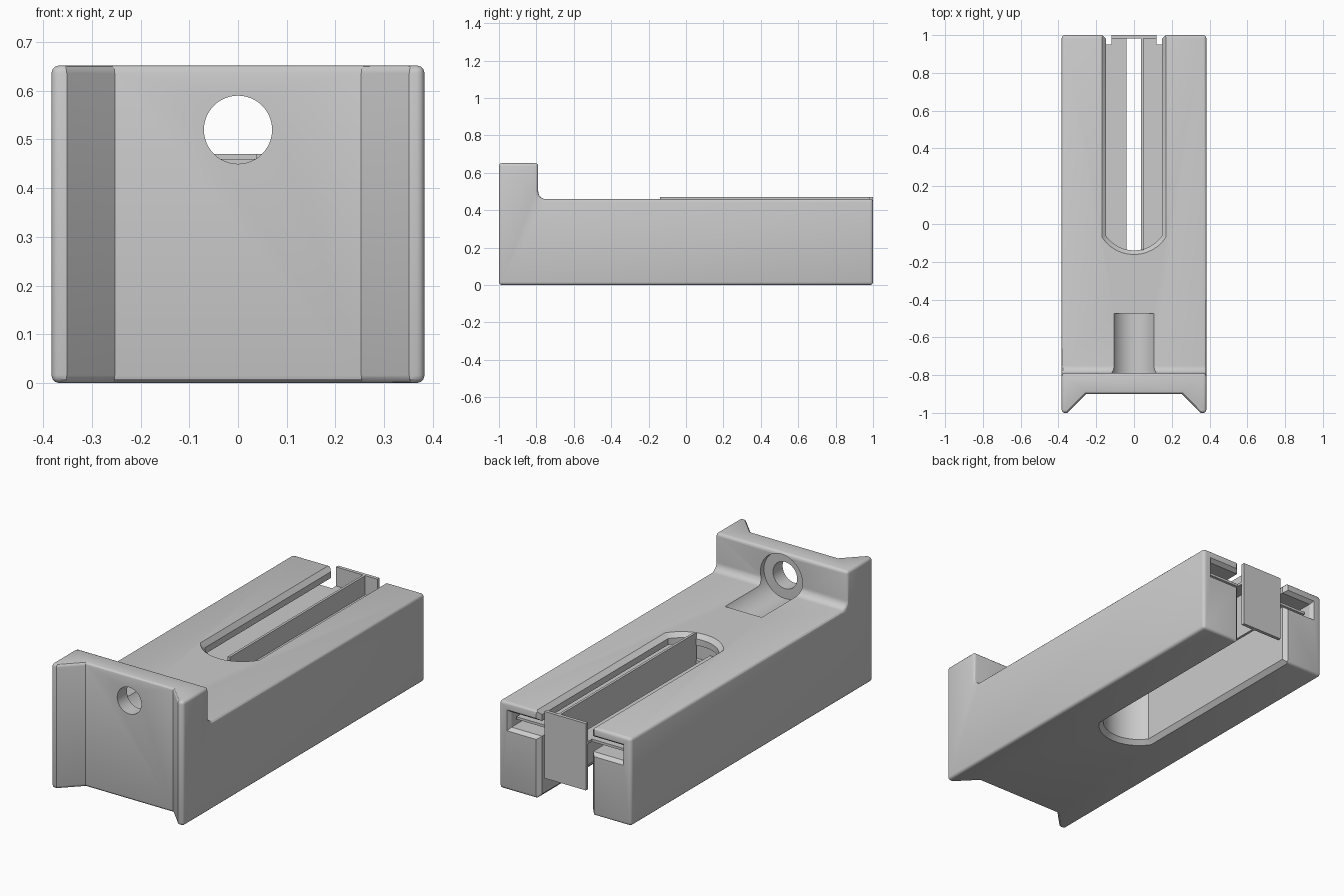
import bpy, bmesh, math

old = bpy.data.objects.get("Cube")
if old:
    bpy.data.objects.remove(old, do_unlink=True)

# Single colour
GREY = (0.6, 0.6, 0.6, 1)
grey = bpy.data.materials.new("plain grey")
grey.use_nodes = True
grey.diffuse_color = GREY
grey.node_tree.nodes["Principled BSDF"].inputs["Base Color"].default_value = GREY


def loft(name, loops):
    """Closed solid skinned through loops of equal point count."""
    bm = bmesh.new()
    rings = [[bm.verts.new(p) for p in loop] for loop in loops]
    n = len(rings[0])
    for a, b in zip(rings, rings[1:]):
        for i in range(n):
            j = (i + 1) % n
            bm.faces.new((a[i], a[j], b[j], b[i]))
    bm.faces.new(rings[0][::-1])
    bm.faces.new(rings[-1])
    bmesh.ops.recalc_face_normals(bm, faces=bm.faces)
    mesh = bpy.data.meshes.new(name)
    bm.to_mesh(mesh)
    bm.free()
    mesh.materials.append(grey)
    ob = bpy.data.objects.new(name, mesh)
    bpy.context.collection.objects.link(ob)
    return ob


def box(name, x0, x1, y0, y1, z0, z1):
    return loft(name, [[(x0, y0, z), (x1, y0, z), (x1, y1, z), (x0, y1, z)] for z in (z0, z1)])


def rect_y(x, y, z0, z1):
    return [(-x, y, z0), (x, y, z0), (x, y, z1), (-x, y, z1)]


def circle_y(r, y, z, n=48):
    return [(r * math.cos(math.tau * i / n), y, z + r * math.sin(math.tau * i / n)) for i in range(n)]


def slot_loop(z, off):
    """Slot outline open at the rear, with a shallow curved front end."""
    w, rad = 0.148 + off, 0.18 + off
    span = math.asin(w / rad)
    centre = -0.14 + 0.18
    pts = [(w, 1.2, z), (-w, 1.2, z)]
    for i in range(13):
        a = -span + 2 * span * i / 12
        pts.append((rad * math.sin(a), centre - rad * math.cos(a), z))
    return pts


def apply(ob, name, kind, **settings):
    mod = ob.modifiers.new(name, kind)
    for key, value in settings.items():
        setattr(mod, key, value)
    bpy.ops.object.select_all(action="DESELECT")
    bpy.context.view_layer.objects.active = ob
    ob.select_set(True)
    bpy.ops.object.modifier_apply(modifier=name)


def cut(ob, cutter):
    cutter.hide_render = True
    apply(ob, "cut", "BOOLEAN", object=cutter, operation="DIFFERENCE", solver="EXACT")
    bpy.data.objects.remove(cutter, do_unlink=True)


# Body: stepped side profile with a filleted inner corner
HALF, TOP, WALL, BACK, FILLET = 0.383, 0.46, 0.652, -0.79, 0.04
profile = [(-1, 0), (1, 0), (1, TOP)]
for i in range(7):
    a = math.radians(270 - 15 * i)
    profile.append((BACK + FILLET + FILLET * math.cos(a), TOP + FILLET + FILLET * math.sin(a)))
profile += [(BACK, WALL), (-1, WALL)]
body = loft("body", [[(x, y, z) for y, z in profile] for x in (-HALF, HALF)])

# Front recess with slanted sides, then rounded outer edges
cut(body, loft("front_recess", [[(-0.45, -1.1, z), (0.45, -1.1, z), (0.253, -0.9, z), (-0.253, -0.9, z)]
                                for z in (-0.1, 0.8)]))
apply(body, "round", "BEVEL", width=0.016, segments=3, limit_method="ANGLE",
      angle_limit=math.radians(50), use_clamp_overlap=False)

# Cord hole and the round trough behind it
cut(body, loft("hole", [circle_y(0.07, y, 0.52) for y in (-1.1, -0.6)]))
cut(body, loft("trough", [circle_y(0.122, y, 0.52) for y in (-0.82, -0.475)]))

# Long slot, chamfered above, below and at the rear
cut(body, loft("slot", [slot_loop(z, o) for z, o in
                        ((-0.02, 0.042), (0.022, 0), (0.438, 0), (0.48, 0.042))]))
cut(body, loft("slot_mouth", [rect_y(0.14, 0.97, -0.1, 0.6), rect_y(0.148, 0.98, -0.1, 0.6),
                              rect_y(0.188, 1.02, -0.1, 0.6)]))

# Wide side groove inside the slot
cut(body, loft("groove", [rect_y(0.325, -0.16, 0.325, 0.405), rect_y(0.325, 0.98, 0.325, 0.405),
                          rect_y(0.35, 1.02, 0.295, 0.435)]))
bpy.ops.object.select_all(action="DESELECT")
body.select_set(True)
bpy.context.view_layer.objects.active = body
bpy.ops.object.shade_smooth_by_angle(angle=math.radians(30))

# Slider: two flat wings riding in the groove, an upright fin and an end plate
for side, inner, name in ((1, 0.037, "left"), (-1, 0.04, "right")):
    loft(name + "_wing", [[(side * x, y, z) for x, y in
                           ((inner, -0.14), (0.318, -0.14), (0.318, 0.95), (0.12, 0.95),
                            (0.12, 0.985), (inner, 0.985))] for z in (0.357, 0.37)])
box("fin", 0.037, 0.05, -0.138, 0.985, 0.12, 0.47)
box("end_plate", -0.12, 0.12, 0.982, 1.0, 0.12, 0.47)
